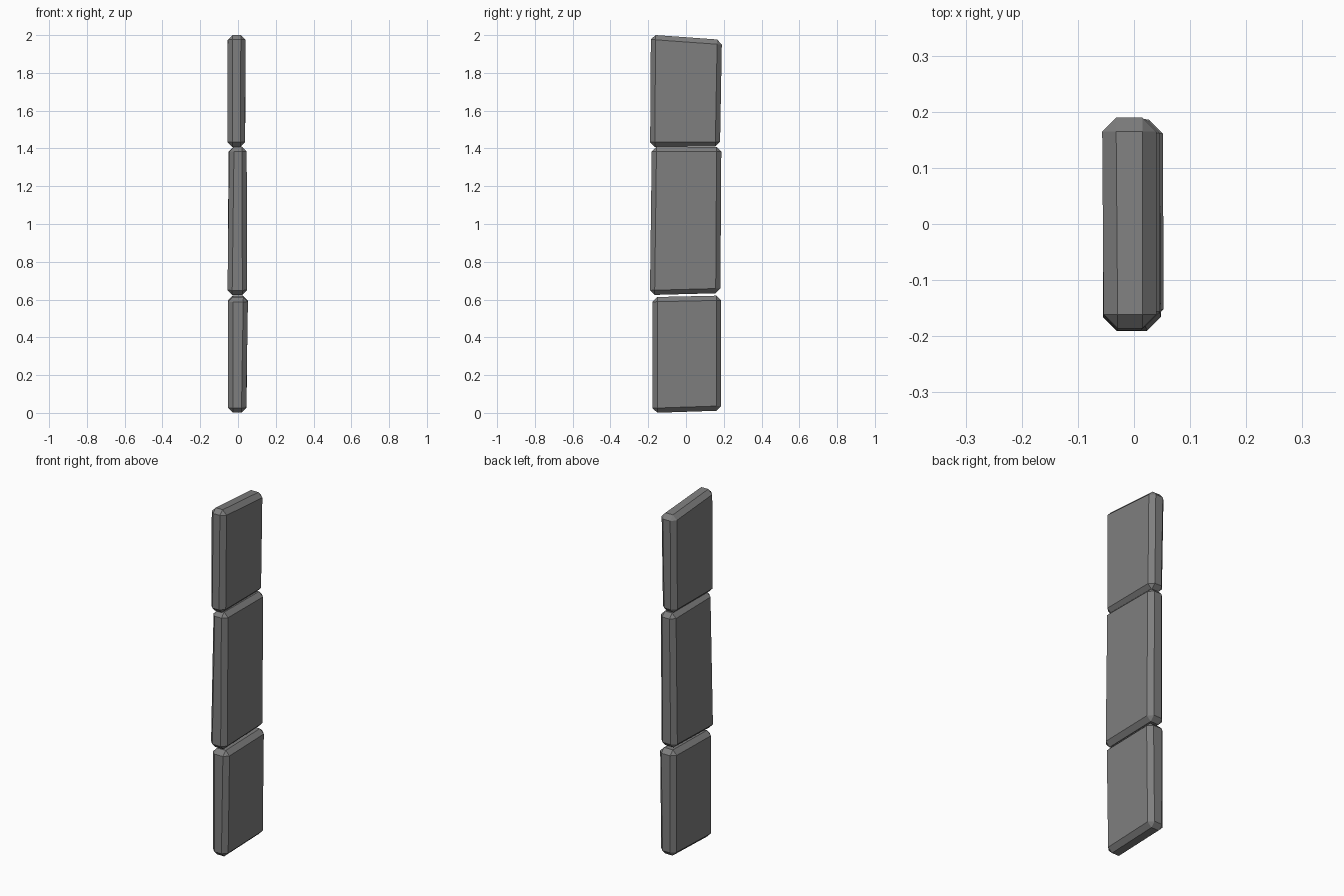
import bpy
import bmesh

cube = bpy.data.objects.get("Cube")
if cube:
    bpy.data.objects.remove(cube, do_unlink=True)

stone = bpy.data.materials.new("grey_stone")
stone.use_nodes = True
grey = (0.21, 0.21, 0.21, 1.0)
stone.diffuse_color = grey
stone.node_tree.nodes["Principled BSDF"].inputs["Base Color"].default_value = grey


def ring(bm, front, back):
    """Four corners of one block end; each edge is (left x, right x, y, z)."""
    fx0, fx1, fy, fz = front
    bx0, bx1, by, bz = back
    corners = [(fx0, fy, fz), (fx1, fy, fz), (bx1, by, bz), (bx0, by, bz)]
    return [bm.verts.new(c) for c in corners]


def chamfered_block(name, lower, upper, chamfer=0.025):
    """Slightly skewed box with every edge chamfered flat."""
    bm = bmesh.new()
    low = ring(bm, *lower)
    top = ring(bm, *upper)
    bm.faces.new(reversed(low))
    bm.faces.new(top)
    for i in range(len(low)):
        j = (i + 1) % len(low)
        bm.faces.new((low[i], low[j], top[j], top[i]))
    bmesh.ops.recalc_face_normals(bm, faces=bm.faces)
    bmesh.ops.bevel(bm, geom=bm.edges[:], offset=chamfer, offset_type="OFFSET",
                    segments=1, profile=0.5, affect="EDGES")
    mesh = bpy.data.meshes.new(name)
    bm.to_mesh(mesh)
    bm.free()
    mesh.materials.append(stone)
    block = bpy.data.objects.new(name, mesh)
    bpy.context.collection.objects.link(block)
    return block


# Three stacked slabs, each given as lower end and upper end (front, back)
chamfered_block("bottom_slab",
                ((-0.052, 0.043, -0.177, 0.0), (-0.052, 0.045, 0.186, 0.012)),
                ((-0.052, 0.053, -0.177, 0.613), (-0.054, 0.052, 0.186, 0.621)))
chamfered_block("middle_slab",
                ((-0.056, 0.048, -0.191, 0.624), (-0.055, 0.046, 0.182, 0.634)),
                ((-0.046, 0.046, -0.181, 1.41), (-0.05, 0.046, 0.187, 1.408)))
chamfered_block("top_slab",
                ((-0.055, 0.037, -0.19, 1.408), (-0.054, 0.038, 0.18, 1.41)),
                ((-0.054, 0.04, -0.186, 2.002), (-0.057, 0.04, 0.19, 1.975)))
